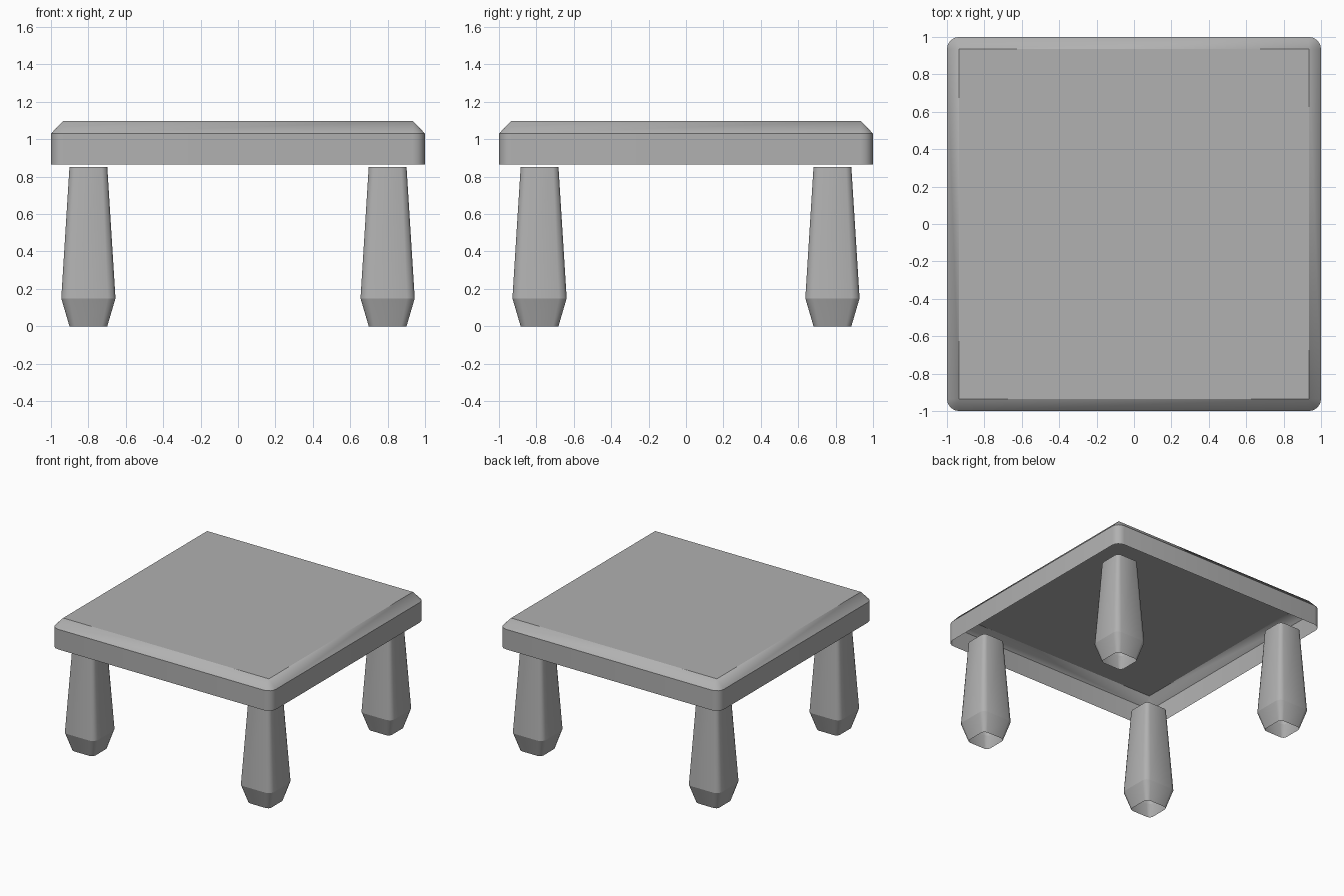
import bpy, bmesh, math

if "Cube" in bpy.data.objects:
    bpy.data.objects.remove(bpy.data.objects["Cube"])

# Mid grey shared by all parts
grey = bpy.data.materials.new("mid_grey")
grey.diffuse_color = (0.44, 0.44, 0.44, 1)
grey.use_nodes = True
grey.node_tree.nodes["Principled BSDF"].inputs["Base Color"].default_value = grey.diffuse_color


def rounded_square(half, radius, steps):
    """Corner points of a square with rounded corners, counter-clockwise."""
    pts = []
    c = half - radius
    for i, (sx, sy) in enumerate([(1, 1), (-1, 1), (-1, -1), (1, -1)]):
        for k in range(steps + 1):
            a = math.pi / 2 * (i + k / steps)
            pts.append((sx * c + radius * math.cos(a), sy * c + radius * math.sin(a)))
    return pts


def loft(name, sections, steps, sharp=(), cap_top=False, location=(0, 0, 0)):
    """Skin rounded-square sections (half, radius, z) listed from bottom to top."""
    bm = bmesh.new()
    rings = [[bm.verts.new((x, y, z)) for x, y in rounded_square(h, r, steps)]
             for h, r, z in sections]
    n = len(rings[0])
    for low, high in zip(rings, rings[1:]):
        for i in range(n):
            j = (i + 1) % n
            bm.faces.new((low[i], low[j], high[j], high[i])).smooth = True
    for s in sharp:
        for i in range(n):
            bm.edges.get((rings[s][i], rings[s][(i + 1) % n])).smooth = False
    if cap_top:
        bm.faces.new(rings[-1])
    bmesh.ops.remove_doubles(bm, verts=bm.verts, dist=1e-4)
    mesh = bpy.data.meshes.new(name)
    bm.to_mesh(mesh)
    bm.free()
    mesh.materials.append(grey)
    obj = bpy.data.objects.new(name, mesh)
    obj.location = location
    bpy.context.collection.objects.link(obj)
    return obj


# Tabletop: hollow shell, open below, bevel running into sharp top corners
loft("tabletop",
     [(1.0, 0.065, 0.865), (1.0, 0.065, 1.03), (0.935, 0.0, 1.098)],
     steps=4, sharp=(1, 2), cap_top=True)

# Four open tapered legs with a narrowed foot
for side, x in (("left", -0.80), ("right", 0.80)):
    for end, y in (("front", -0.783), ("back", 0.783)):
        loft(f"{end}_{side}_leg",
             [(0.101, 0.03, 0.0), (0.145, 0.042, 0.15), (0.101, 0.03, 0.853)],
             steps=2, sharp=(1,), location=(x, y, 0))
